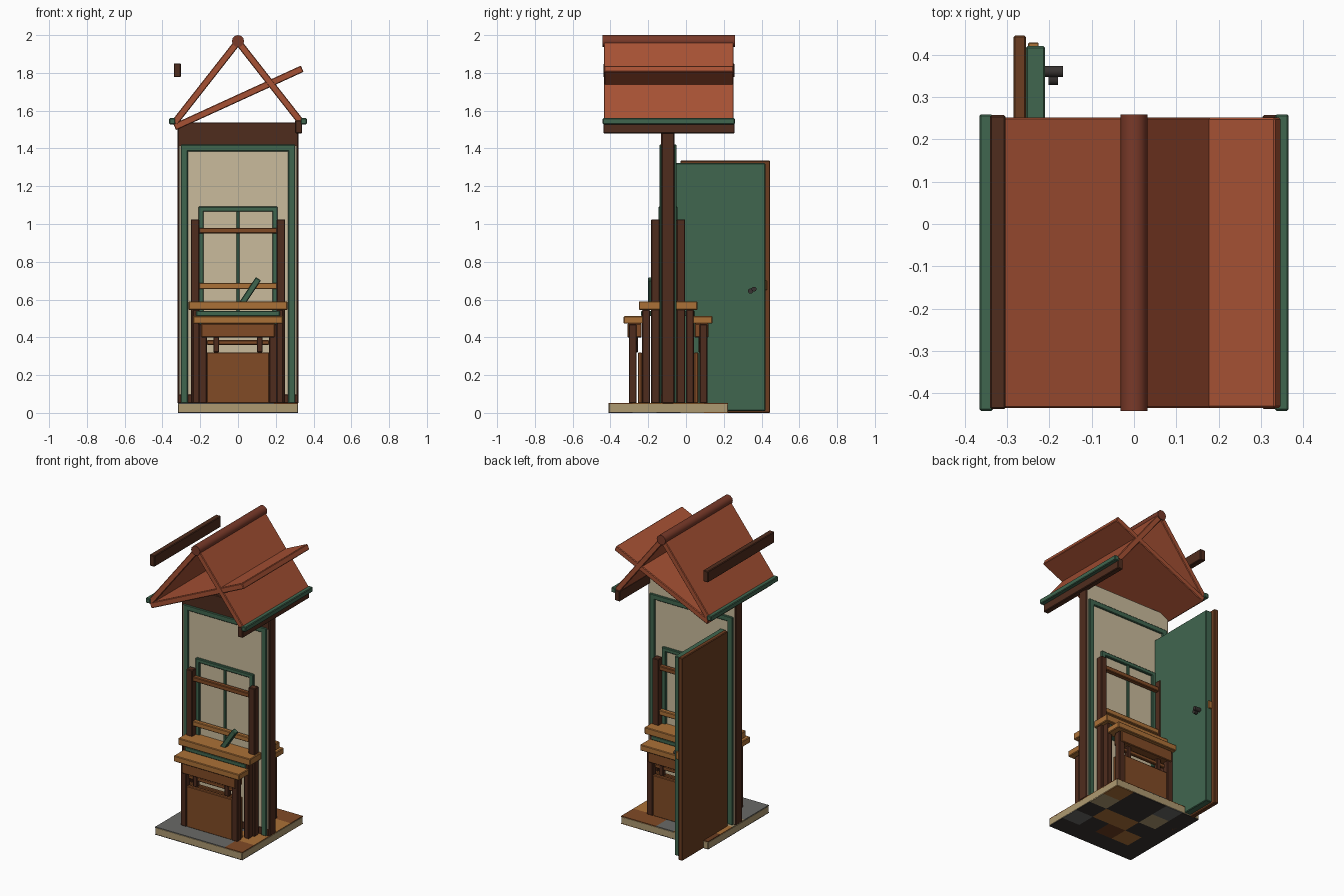
import bpy, random
from math import atan2, hypot, pi
from mathutils import Matrix, Vector

if "Cube" in bpy.data.objects:
    bpy.data.objects.remove(bpy.data.objects["Cube"])

random.seed(4)


def mat(name, r, g, b):
    m = bpy.data.materials.new(name)
    m.diffuse_color = [((c / 255) ** 2.2) for c in (r, g, b)] + [1]
    m.use_nodes = True
    m.node_tree.nodes["Principled BSDF"].inputs["Base Color"].default_value = m.diffuse_color
    return m


DARK = mat("dark_wood", 80, 48, 35)
WOOD = mat("mid_wood", 128, 76, 42)
PALE = mat("light_wood", 170, 112, 58)
DOOR = mat("door_wood", 108, 64, 38)
GREEN = mat("green_paint", 66, 102, 80)
PLASTER = mat("plaster", 200, 186, 155)
ROOF = mat("roof_red", 165, 82, 55)
RIDGE = mat("ridge_red", 120, 60, 45)
STONE = mat("tan_stone", 172, 152, 112)
GREY = mat("slate", 105, 105, 102)
IRON = mat("iron", 58, 54, 52)


def box(name, x, y, z, m, bevel=0.004, tilt=0):
    """Box from (min, max) ranges, tilted about its own y axis."""
    size = [b - a for a, b in (x, y, z)]
    bpy.ops.mesh.primitive_cube_add(size=1)
    o = bpy.context.object
    o.name = name
    o.data.transform(Matrix.Diagonal((*size, 1)))
    o.location = [(a + b) / 2 for a, b in (x, y, z)]
    o.rotation_euler.y = tilt
    o.data.materials.append(m)
    if bevel:
        b = o.modifiers.new("edge", "BEVEL")
        b.width = bevel
        b.segments = 1
    return o


def slab(name, p, q, y, thick, m):
    """Board whose x-z centreline runs from p to q."""
    L = hypot(q[0] - p[0], q[1] - p[1]) / 2
    cx, cz = (p[0] + q[0]) / 2, (p[1] + q[1]) / 2
    a = -atan2(q[1] - p[1], q[0] - p[0])
    return box(name, (cx - L, cx + L), y, (cz - thick / 2, cz + thick / 2), m, 0.004, a)


def rod(name, p, q, r, m, sides=16):
    p, q = Vector(p), Vector(q)
    bpy.ops.mesh.primitive_cylinder_add(vertices=sides, radius=r, depth=(q - p).length,
                                        location=(p + q) / 2)
    o = bpy.context.object
    o.name = name
    o.rotation_euler = (q - p).to_track_quat("Z", "Y").to_euler()
    o.data.materials.append(m)
    bpy.ops.object.shade_smooth_by_angle()


# Stone floor with patchwork paving on both faces
box("floor_slab", (-.318, .318), (-.41, .223), (.001, .05), STONE)
n = 5
for i in range(n):
    for j in range(n):
        x0, y0 = -.317 + i * .634 / n, -.409 + j * .631 / n
        for side, z in (("top", (.045, .052)), ("under", (0, .005))):
            m = random.choice([STONE, WOOD, PALE, GREY, DOOR])
            if side == "top" and i < 3 and j == 0:
                m = GREY
            if side == "under" and random.random() < .5:
                m = IRON
            box(f"paving_{side}_{i}_{j}", (x0, x0 + .634 / n), (y0, y0 + .631 / n), z, m, 0)

# Wall with dark timber surround
WY = -.095
box("wall_panel", (-.315, .315), (-.13, -.06), (.05, 1.535), PLASTER)
box("wall_head_beam", (-.318, .318), (-.132, -.07), (1.41, 1.538), DARK)
box("wall_sill_beam", (-.318, .318), (-.132, -.07), (.05, .1), DARK)
for s in (-1, 1):
    box("wall_post", sorted((s * .295, s * .32)), (-.129, -.061), (.05, 1.538), DARK)


def pair(name, x, y, z, m, tilt=0):
    """Same part in front of the wall and reflected behind it."""
    box("front_" + name, x, y, z, m, .004, tilt)
    box("back_" + name, x, (2 * WY - y[1], 2 * WY - y[0]), z, m, .004, tilt)


def quad(name, x, y, z, m):
    pair(name + "_right", x, y, z, m)
    pair(name + "_left", (-x[1], -x[0]), y, z, m)


# Green trim and window frames
quad("wall_trim", (.265, .303), (-.14, -.11), (.05, 1.42), GREEN)
pair("wall_trim_head", (-.303, .303), (-.14, -.11), (1.385, 1.42), GREEN)
quad("window_stile", (.182, .21), (-.145, -.12), (.44, 1.09), GREEN)
pair("window_head", (-.21, .21), (-.145, -.12), (1.065, 1.092), GREEN)
pair("window_mullion", (-.009, .009), (-.142, -.12), (.5, 1.07), GREEN)
pair("window_sill", (-.222, .222), (-.237, -.12), (.512, .54), GREEN)

# High bench: posts, slats, seat, legs
quad("back_post", (.205, .25), (-.185, -.14), (.05, 1.025), DARK)
pair("upper_slat", (-.22, .22), (-.175, -.145), (.95, .98), WOOD)
pair("lower_slat", (-.22, .22), (-.175, -.145), (.655, .688), PALE)
pair("seat", (-.262, .262), (-.25, -.13), (.545, .59), PALE)
quad("seat_leg", (.205, .24), (-.232, -.19), (.05, .545), DARK)

# Low step in front of the bench
pair("step_board", (-.238, .238), (-.33, -.215), (.473, .512), PALE)
pair("step_apron", (-.195, .195), (-.31, -.235), (.4, .473), WOOD)
quad("step_leg", (.165, .208), (-.303, -.262), (.05, .47), DARK)
pair("step_panel", (-.165, .165), (-.3, -.275), (.05, .32), WOOD)
pair("step_inner_panel", (-.2, .2), (-.255, -.233), (.05, .32), WOOD)
quad("step_strut", (.1, .13), (-.285, -.255), (.32, .41), DARK)
pair("step_rail", (-.165, .165), (-.28, -.26), (.36, .385), WOOD)

# Slanted stay on the front window
slab("window_stay", (.022, .58), (.108, .71), (-.2, -.165), .032, GREEN)

# Open door with outer boarding, latch and handle
box("door_leaf", (-.255, -.21), (-.058, .42), (.01, 1.322), GREEN)
box("door_boarding", (-.285, -.255), (-.03, .445), (0, 1.335), DOOR)
box("door_latch", (-.25, -.225), (.415, .428), (.65, .7), PALE, .002)
rod("door_handle_spindle", (-.215, .36, .655), (-.168, .36, .655), .013, IRON)
rod("door_handle_lever", (-.202, .342, .645), (-.18, .342, .645), .014, IRON)

# Roof: slopes, slipped panel, ridge, eaves
for s, side in ((-1, "left"), (1, "right")):
    slab(f"roof_slope_{side}", (0, 1.965), (s * .337, 1.535), (-.435, .252), .036, ROOF)
    box(f"eaves_trim_{side}", sorted((s * .333, s * .365)), (-.441, .259), (1.528, 1.56), GREEN)
slab("slipped_roof_panel", (-.335, 1.513), (.34, 1.822), (-.434, .251), .036, ROOF)
rod("ridge_pole", (0, -.442, 1.968), (0, .259, 1.968), .032, RIDGE, 12)
box("eaves_beam_right", (.303, .34), (-.437, .257), (1.48, 1.55), DARK)
box("eaves_beam_left", (-.34, -.303), (-.437, .257), (1.777, 1.85), DARK)
